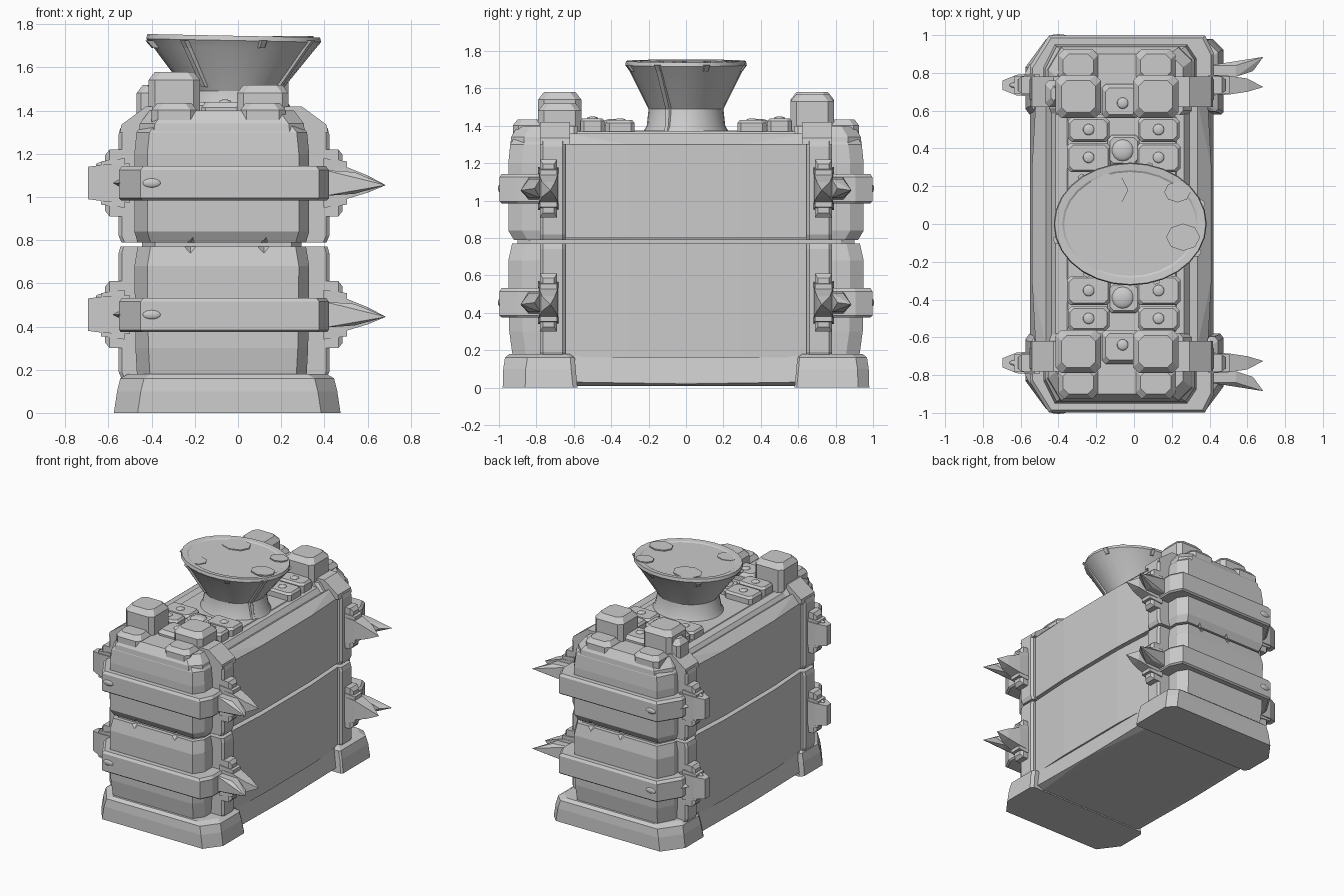
import bpy, bmesh, math
from mathutils import Vector

cube = bpy.data.objects.get("Cube")
if cube:
    bpy.data.objects.remove(cube, do_unlink=True)

stone = bpy.data.materials.new("stone_grey")
stone.use_nodes = True
GREY = (0.6, 0.6, 0.6, 1)
stone.diffuse_color = GREY
stone.node_tree.nodes["Principled BSDF"].inputs["Base Color"].default_value = GREY
CX = -0.065  # body centre line


def finish(name, bm, smooth=False):
    bmesh.ops.recalc_face_normals(bm, faces=bm.faces)
    mesh = bpy.data.meshes.new(name)
    bm.to_mesh(mesh)
    bm.free()
    for p in mesh.polygons:
        p.use_smooth = smooth
    mesh.materials.append(stone)
    ob = bpy.data.objects.new(name, mesh)
    bpy.context.collection.objects.link(ob)
    return ob


def loft(name, levels, left=(1, 1), right=(1, 1)):
    """Stack of chamfered rectangles: (x0, x1, y0, y1, z, chamfer at y0, chamfer at y1).
    left and right scale the chamfers on the +x and -x side along x and y."""
    bm = bmesh.new()
    rings = []
    for x0, x1, y0, y1, z, a, b in levels:
        (lx, ly), (rx, ry) = left, right
        pts = [(x0 + a * rx, y0), (x1 - a * lx, y0), (x1, y0 + a * ly), (x1, y1 - b * ly),
               (x1 - b * lx, y1), (x0 + b * rx, y1), (x0, y1 - b * ry), (x0, y0 + a * ry)]
        rings.append([bm.verts.new((x, y, z)) for x, y in pts])
    for low, high in zip(rings, rings[1:]):
        for i in range(8):
            j = (i + 1) % 8
            bm.faces.new((low[i], low[j], high[j], high[i]))
    bm.faces.new(rings[0])
    bm.faces.new(rings[-1])
    return finish(name, bm)


def block(name, x0, x1, y0, y1, z0, z1, t=0.03, c=0.02):
    """Worn block with chamfered corners and a bevelled top."""
    y0, y1 = min(y0, y1), max(y0, y1)
    return loft(name, [(x0, x1, y0, y1, z0, c, c), (x0, x1, y0, y1, z1 - t * 1.3, c, c),
                       (x0 + t, x1 - t, y0 + t, y1 - t, z1, c, c)])


def add_hull(bm, pts):
    vs = [bm.verts.new(p) for p in pts]
    r = bmesh.ops.convex_hull(bm, input=vs)
    bmesh.ops.delete(bm, geom=[v for v in r["geom_interior"] if isinstance(v, bmesh.types.BMVert)],
                     context='VERTS')


def hull(name, pts):
    bm = bmesh.new()
    add_hull(bm, pts)
    return finish(name, bm)


def rect_x(x, y, z, hy, hz):
    """Four corners of a rectangle facing along x."""
    return [(x, y + a * hy, z + b * hz) for a in (-1, 1) for b in (-1, 1)]


def rivet(name, pos, size):
    bm = bmesh.new()
    bmesh.ops.create_uvsphere(bm, u_segments=14, v_segments=8, radius=1)
    for v in bm.verts:
        v.co = Vector(a * b for a, b in zip(v.co, size)) + Vector(pos)
    finish(name, bm, True)


def body(name, rows, c=0.06):
    """Body section: rows of (half width, half length, z)."""
    return loft(name, [(-0.075 - w, -0.075 + w, -l, l, z, c, c) for w, l, z in rows], (0.8, 1.2), (1, 2))


# Chest body in two sections with a seam between
lower = body("lower_body", [(0.39, 0.92, 0.12), (0.4, 0.945, 0.3), (0.405, 0.95, 0.68), (0.39, 0.93, 0.77)])
upper = body("upper_body", [(0.39, 0.92, 0.79), (0.405, 0.95, 0.84), (0.405, 0.95, 1.2),
                            (0.395, 0.94, 1.3), (0.34, 0.9, 1.37)])
body("seam_core", [(0.37, 0.9, 0.7), (0.37, 0.9, 0.85)])

# Long side panels, bulging a little in the middle
for side, s in (("left", 1), ("right", -1)):
    for label, z0, z1 in (("lower", 0.16, 0.77), ("upper", 0.8, 1.3)):
        pts = []
        for z in (z0, z1):
            for y, d in ((-0.66, 0.455), (-0.3, 0.475), (0.3, 0.475), (0.66, 0.455), (0.66, 0.3), (-0.66, 0.3)):
                pts.append((CX + s * d, y, z))
        if label == "upper":
            pts += [(CX + s * 0.4, -0.65, 1.36), (CX + s * 0.4, 0.65, 1.36)]
        hull(f"{side}_{label}_panel", pts)

# Chips along the seam
bm = bmesh.new()
for x, y in ((-0.22, -0.95), (0.12, -0.95), (-0.1, 0.95), (0.15, 0.95)):
    o = math.copysign(0.02, y)
    add_hull(bm, [(x - 0.08, y + o, 0.78), (x + 0.07, y + o, 0.78), (x, y + o, 0.71),
                  (x + 0.02, y + o, 0.84), (x, y - 3 * o, 0.78)])
chips = finish("chip_cutter", bm)
chips.hide_render = True
chips.display_type = 'WIRE'
for ob in (lower, upper):
    m = ob.modifiers.new("chips", 'BOOLEAN')
    m.operation = 'DIFFERENCE'
    m.object = chips

# Base plinth with a sagging middle
hull("plinth_middle", [(CX + sx * w, y, z) for sx in (-1, 1) for w, y, z in
                       ((0.46, -0.62, 0.17), (0.46, 0.62, 0.17), (0.485, -0.62, 0.03),
                        (0.485, 0.62, 0.03), (0.485, 0, 0.02), (0.43, -0.62, 0.01), (0.43, 0.62, 0.01))])

for end, s in (("front", -1), ("back", 1)):
    def span(outer, inner):
        return (min(s * outer, s * inner), max(s * outer, s * inner))

    def cham(outer, inner):
        return (outer, inner) if s < 0 else (inner, outer)

    # Plinth ends
    loft(f"{end}_plinth", [(-0.05 - w, -0.05 + w, *span(l, i), z, *cham(c, 0.02)) for w, l, i, z, c in
                           ((0.525, 0.98, 0.58, 0, 0.1), (0.51, 0.977, 0.59, 0.1, 0.1),
                            (0.495, 0.968, 0.595, 0.16, 0.1), (0.46, 0.945, 0.62, 0.18, 0.1))],
         (0.9, 1.2) if s < 0 else (0.6, 0.6), (1.1, 1.5))
    # Corner posts as frames around the body
    for label, z0, z1 in (("lower", 0.16, 0.77), ("upper", 0.79, 1.32)):
        loft(f"{end}_{label}_posts", [(CX - w, CX + w, *span(0.78, 0.645), z, 0.015, 0.015) for w, z in
                                      ((0.475, z0), (0.488, z0 + 0.03), (0.488, z1 - 0.03), (0.48, z1))])
    for side, q in (("left", 1), ("right", -1)):
        hull(f"{end}_{side}_post_cap", [(CX + q * w, s * y, z) for w, z in
             ((0.482, 1.3), (0.475, 1.335), (0.4, 1.375), (0.36, 1.42), (0.25, 1.42), (0.25, 1.3))
             for y in (0.62, 0.78)])
    # End roof, sloping up under the blocks
    loft(f"{end}_roof", [(-0.075 - w, -0.075 + w, *span(l, 0.58), z, *cham(0.07, 0.02))
                         for w, l, z in ((0.39, 0.943, 1.25), (0.38, 0.935, 1.34), (0.335, 0.9, 1.4))],
         (1, 1), (1, 1.7))

    # Bands with clasps and spikes
    for level, zc in (("lower", 0.455), ("upper", 1.065)):
        tag = f"{end}_{level}"
        loft(f"{tag}_band", [(CX - w, CX + w, *span(l, 0.7), z, *cham(0.1, 0.01)) for w, l, z in
                             ((0.478, 0.985, zc - 0.08), (0.486, 0.997, zc - 0.07),
                              (0.486, 0.997, zc + 0.06), (0.473, 0.985, zc + 0.078))],
             (0.45, 0.9), (1, 1.6))
        rivet(f"{tag}_band_rivet", (-0.4, s * 0.993, zc), (0.045, 0.012, 0.022))
        y = s * 0.735
        for side, q in (("left", 1), ("right", -1)):
            hull(f"{tag}_{side}_clasp_bar", rect_x(CX + q * 0.44, y, zc, 0.045, 0.155)
                 + rect_x(CX + q * 0.53, y, zc, 0.045, 0.155) + rect_x(CX + q * 0.55, y, zc, 0.03, 0.13))
            hull(f"{tag}_{side}_clasp_plate", rect_x(CX + q * 0.46, y, zc, 0.055, 0.115)
                 + rect_x(CX + q * 0.57, y, zc, 0.045, 0.1))
        hull(f"{tag}_spike", rect_x(0.4, y, zc, 0.055, 0.085) + rect_x(0.5, y, zc, 0.05, 0.075)
             + rect_x(0.6, y, zc - 0.005, 0.035, 0.04) + [(0.685, y - s * 0.01, zc - 0.01)])
        hull(f"{tag}_side_spike", rect_x(0.4, s * 0.8, zc, 0.04, 0.06)
             + rect_x(0.54, s * 0.81, zc, 0.03, 0.05) + [(0.63, s * 0.81, zc), (0.685, s * 0.885, zc - 0.01)])
        hull(f"{tag}_tab", rect_x(-0.5, y, zc, 0.06, 0.09) + rect_x(-0.62, y, zc, 0.055, 0.085)
             + rect_x(-0.695, y, zc, 0.025, 0.075))
        rivet(f"{tag}_tab_rivet", (-0.6, y, zc + 0.085), (0.06, 0.018, 0.015))
        hull(f"{tag}_tab_nail", [(-0.53, s * 0.78, zc - 0.03), (-0.53, s * 0.78, zc + 0.03),
                                 (-0.59, s * 0.77, zc), (-0.55, s * 0.85, zc)])

    # Stacked blocks on the end roof
    for side, x, tall in (("right", -0.29, 1.58), ("left", 0.12, 1.52 if s < 0 else 1.57)):
        block(f"{end}_{side}_tall_block", x - 0.125, x + 0.115, s * 0.56, s * 0.79, 1.3, tall, 0.03, 0.03)
        block(f"{end}_{side}_low_block", x - 0.11, x + 0.1, s * 0.75, s * 0.925, 1.28, 1.435, 0.025, 0.03)
        # Armour plates stepping in toward the funnel
        for n, (inner, outer, w, top) in enumerate(((0.435, 0.565, 0.11, 1.44), (0.275, 0.43, 0.115, 1.43))):
            px = x + 0.05 if x < 0 else x + 0.01
            block(f"{end}_{side}_plate_{n}", px - w, px + w, s * inner, s * outer, 1.33, top, 0.012)
            rivet(f"{end}_{side}_plate_rivet_{n}", (px, s * (inner + outer) / 2, top), (0.03, 0.03, 0.01))
    block(f"{end}_centre_plate", -0.14, 0.03, s * 0.31, s * 0.47, 1.33, 1.42, 0.012)
    block(f"{end}_centre_step", -0.17, 0.03, s * 0.56, s * 0.74, 1.33, 1.44, 0.02)
    rivet(f"{end}_centre_rivet", (-0.06, s * 0.39, 1.415), (0.06, 0.06, 0.022))
    rivet(f"{end}_step_rivet", (-0.06, s * 0.64, 1.44), (0.03, 0.03, 0.012))
block("back_corner_block", -0.47, -0.38, 0.62, 0.76, 1.3, 1.52)

# Raised deck under the funnel
block("deck", -0.37, 0.24, -0.6, 0.6, 1.3, 1.375, 0.02)

# Oval funnel with a flat lid
FX = -0.02
PROFILE = [(0.27, 0.24, 1.35), (0.24, 0.21, 1.4), (0.22, 0.2, 1.49), (0.235, 0.21, 1.51),
           (0.375, 0.3, 1.69), (0.405, 0.325, 1.725), (0.4, 0.32, 1.747), (0.36, 0.285, 1.744),
           (0.35, 0.275, 1.738)]
SEG = 28
bm = bmesh.new()
rings = [[bm.verts.new((FX + rx * math.cos(a), ry * math.sin(a),
                        z - (0.008 * math.cos(a) if z > 1.6 else 0)))
          for a in (math.tau * i / SEG for i in range(SEG))] for rx, ry, z in PROFILE]
for low, high in zip(rings, rings[1:]):
    for i in range(SEG):
        j = (i + 1) % SEG
        bm.faces.new((low[i], low[j], high[j], high[i]))
bm.faces.new(rings[0])
bm.faces.new(rings[-1])
funnel = finish("funnel", bm)
bpy.context.view_layer.objects.active = funnel
funnel.select_set(True)
bpy.ops.object.shade_smooth_by_angle(angle=math.radians(25))
funnel.select_set(False)

# Melted drips under the rim: (degrees, profile steps, radius)
for n, (deg, steps, r) in enumerate(((-28, 5, 0.028), (20, 1, 0.025), (75, 1, 0.02), (130, 1, 0.025),
                                     (195, 1, 0.03), (235, 2, 0.025), (290, 1, 0.025))):
    a = math.radians(deg)
    bm = bmesh.new()
    path = [Vector((FX + rx * math.cos(a), ry * math.sin(a), z)) for rx, ry, z in PROFILE[5::-1][:steps + 1]]
    for k, (p, q) in enumerate(zip(path, path[1:])):
        pts = []
        for v, t in ((p, r * (1 - 0.08 * k)), (q, r * (0.92 - 0.08 * k))):
            for side in (-1, 1):
                across = Vector((-math.sin(a), math.cos(a), 0)) * side * t
                out = Vector((math.cos(a), math.sin(a), 0)) * t * 0.5
                pts += [v + across - out, v + across * 0.5 + out]
        add_hull(bm, pts)
    finish(f"drip_{n}", bm)

# Thin patches lying on the lid
for n, (x, y, r) in enumerate(((-0.14, 0.18, 0.11), (0.26, -0.07, 0.09), (-0.22, -0.19, 0.08), (0.23, 0.17, 0.07))):
    hull(f"lid_patch_{n}", [(x + r * math.cos(i * 0.785), y + 0.8 * r * math.sin(i * 0.785), z)
                            for i in range(8) for z in (1.738, 1.747)])
